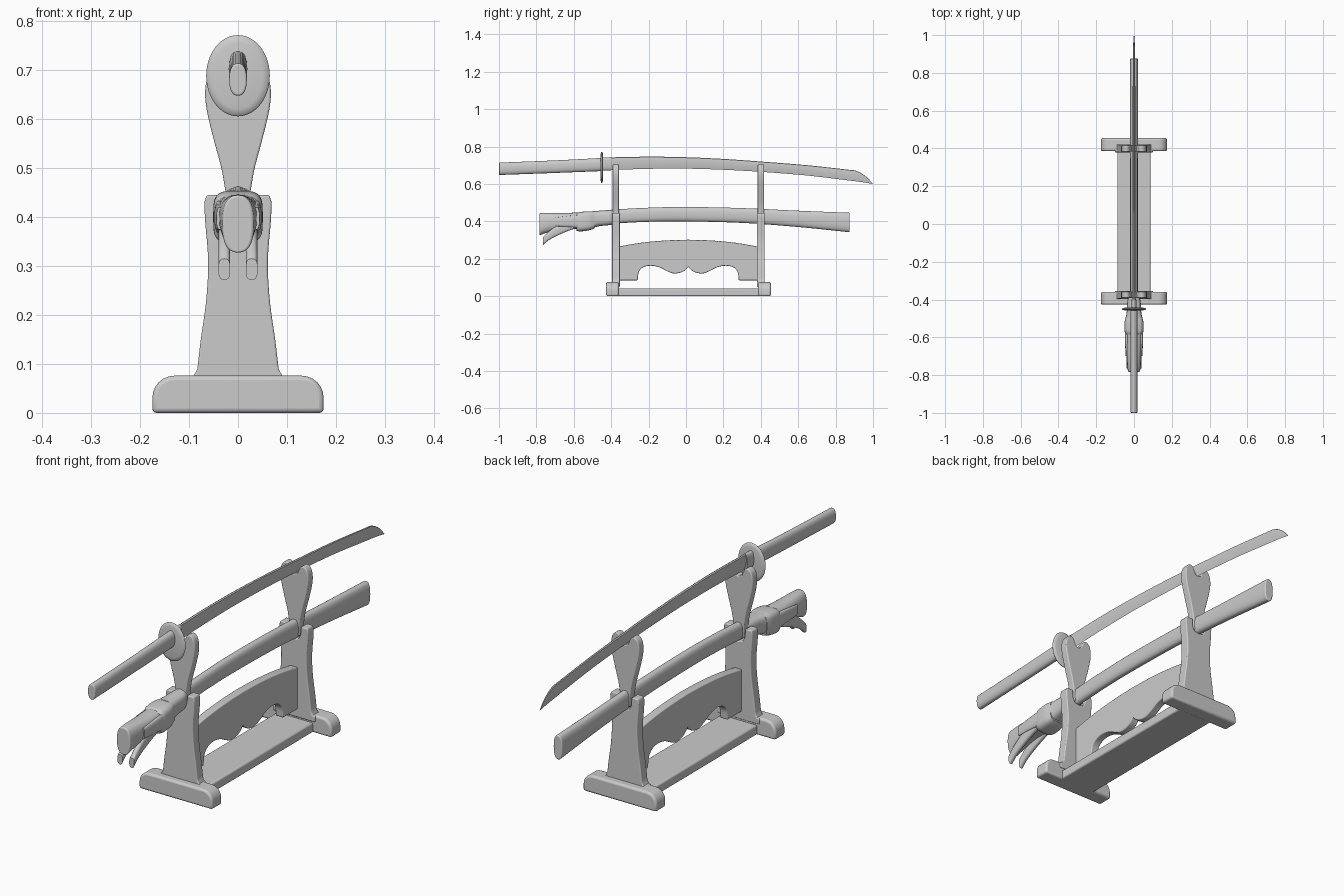
import bpy, bmesh, math
from mathutils import Vector

cube = bpy.data.objects.get("Cube")
if cube:
    bpy.data.objects.remove(cube, do_unlink=True)

grey = bpy.data.materials.new("plain grey")
grey.use_nodes = True
COLOR = (0.6, 0.6, 0.6, 1)
grey.diffuse_color = COLOR
grey.node_tree.nodes["Principled BSDF"].inputs["Base Color"].default_value = COLOR


def finish(name, bm, bevel=0, segments=3):
    """Turn a bmesh into a shaded object with an optional bevel."""
    bmesh.ops.recalc_face_normals(bm, faces=bm.faces)
    mesh = bpy.data.meshes.new(name)
    bm.to_mesh(mesh)
    bm.free()
    mesh.materials.append(grey)
    ob = bpy.data.objects.new(name, mesh)
    bpy.context.collection.objects.link(ob)
    if bevel:
        mod = ob.modifiers.new("Bevel", 'BEVEL')
        mod.width, mod.segments, mod.limit_method = bevel, segments, 'ANGLE'
        mod.angle_limit = math.radians(50)
    bpy.ops.object.select_all(action='DESELECT')
    ob.select_set(True)
    bpy.context.view_layer.objects.active = ob
    bpy.ops.object.shade_smooth_by_angle(angle=math.radians(40))
    return ob


def spline(points, steps=6):
    """Smooth curve passing through the given tuples."""
    p = [Vector(q) for q in points]
    p = [2 * p[0] - p[1]] + p + [2 * p[-1] - p[-2]]
    out = []
    for a, b, c, d in zip(p, p[1:], p[2:], p[3:]):
        for i in range(steps):
            t = i / steps
            out.append(0.5 * (2 * b + (c - a) * t + (2 * a - 5 * b + 4 * c - d) * t * t
                              + (3 * b - a - 3 * c + d) * t ** 3))
    return out + [p[-2]]


def plate(name, outline, axis, centre, half, bevel=0):
    """Flat outline thickened along x or y."""
    bm = bmesh.new()
    sides = []
    for s in (-half, half):
        place = (lambda u, v: (centre + s, u, v)) if axis == 'x' else (lambda u, v: (u, centre + s, v))
        sides.append([bm.verts.new(place(u, v)) for u, v in outline])
    n = len(outline)
    for i in range(n):
        j = (i + 1) % n
        bm.faces.new((sides[0][i], sides[0][j], sides[1][j], sides[1][i]))
    for side in sides:
        bm.faces.new(side)
    return finish(name, bm, bevel)


def mirrored(half):
    """Complete a symmetric outline from its +x half, bottom to top."""
    half = [tuple(p) for p in half]
    return half + [(-u, v) for u, v in reversed(half) if abs(u) > 1e-5]


def skin(name, rings, bevel=0):
    """Join rings of points into a closed body."""
    bm = bmesh.new()
    rows = [[bm.verts.new(p) for p in ring] for ring in rings]
    n = len(rows[0])
    for a, b in zip(rows, rows[1:]):
        for i in range(n):
            j = (i + 1) % n
            bm.faces.new((a[i], a[j], b[j], b[i]))
    bm.faces.new(rows[0])
    bm.faces.new(rows[-1])
    return finish(name, bm, bevel)


def oval_ring(y, z, w, h, power=1.0, sides=28):
    pts = []
    for i in range(sides):
        t = math.tau * i / sides
        c, s = math.cos(t), math.sin(t)
        pts.append((w * math.copysign(abs(c) ** power, c), y, z + h * math.copysign(abs(s) ** power, s)))
    return pts


def tube(name, sections, power=1.0, steps=6, bevel=0):
    """Sections are (y, bottom z, top z, half width)."""
    return skin(name, [oval_ring(y, (lo + hi) / 2, w, (hi - lo) / 2, power)
                       for y, lo, hi, w in (spline([Vector(s) for s in sections], steps))], bevel)


# Stand ends: foot, post and upper fork
post_side = spline([(0.083, 0.09), (0.076, 0.15), (0.065, 0.23), (0.061, 0.31), (0.067, 0.39), (0.069, 0.43)])
lower_half = [(0, 0.05), (0.1, 0.05), (0.1, 0.074), (0.09, 0.077)] + post_side + [
    (0.064, 0.445), (0.034, 0.445), (0.032, 0.41), (0.022, 0.39), (0, 0.385)]
fork_side = spline([(0.026, 0.455), (0.034, 0.5), (0.05, 0.56), (0.064, 0.62), (0.067, 0.66),
                    (0.06, 0.69), (0.045, 0.704), (0.03, 0.7), (0.021, 0.685), (0.014, 0.668)])
fork_half = [(0, 0.4), (0.024, 0.4)] + fork_side + [(0, 0.662)]
corner = [(0.13 + 0.045 * math.cos(math.radians(a)), 0.031 + 0.045 * math.sin(math.radians(a)))
          for a in range(0, 91, 15)]
foot_half = [(0, 0), (0.175, 0)] + corner + [(0, 0.076)]
for end, foot_y, post_y in (("front", -0.393, -0.375), ("back", 0.42, 0.4)):
    plate(end + "_foot", mirrored(foot_half), 'y', foot_y, 0.034, 0.009)
    plate(end + "_post", mirrored(lower_half), 'y', post_y, 0.021, 0.004)
    plate(end + "_fork", mirrored(fork_half), 'y', post_y, 0.017, 0.004)

# Base board between the feet
plate("base_board", [(-0.087, 0), (0.087, 0), (0.087, 0.042), (-0.087, 0.042)], 'y', 0.013, 0.385, 0.007)

# Carved cross panel, symmetric about its middle
MID = 0.012
scallop = spline([(0, 0.157), (0.018, 0.138), (0.045, 0.125), (0.08, 0.122), (0.115, 0.135),
                  (0.155, 0.155), (0.2, 0.163), (0.24, 0.155), (0.264, 0.13), (0.27, 0.085)], 4)
crest = spline([(0.38, 0.264), (0.25, 0.286), (0.12, 0.298), (0, 0.302)], 4)
panel_half = [tuple(p) for p in scallop] + [(0.38, 0.085)] + [tuple(p) for p in crest]
panel = [(u + MID, v) for u, v in panel_half] + [(MID - u, v) for u, v in reversed(panel_half) if u > 1e-5]
plate("carved_panel", panel, 'x', 0, 0.018, 0.004)

# Upper sword: handle, guard, collar and blade
tube("sword_handle", [(-1, 0.648, 0.714, 0.018), (-0.7, 0.659, 0.726, 0.018), (-0.45, 0.669, 0.739, 0.019)],
     0.85, bevel=0.004)
skin("sword_guard", [oval_ring(y, 0.689, w, w + 0.018, sides=48) for y, w in
                     ((-0.457, 0.05), (-0.454, 0.062), (-0.45, 0.065), (-0.446, 0.062), (-0.443, 0.05))])
tube("blade_collar", [(-0.445, 0.671, 0.741, 0.014), (-0.4, 0.673, 0.743, 0.012)], 0.8, 2)
blade_line = spline([(-0.42, 0.674, 0.742, 0.009), (-0.2, 0.681, 0.746, 0.009), (0, 0.682, 0.743, 0.009),
                     (0.2, 0.676, 0.734, 0.008), (0.4, 0.665, 0.72, 0.008), (0.65, 0.645, 0.7, 0.007),
                     (0.86, 0.62, 0.677, 0.006), (0.91, 0.614, 0.67, 0.006), (0.96, 0.607, 0.642, 0.004),
                     (0.998, 0.6, 0.602, 0.001)], 5)
skin("sword_blade", [[(0, y, lo), (w, y, lo + (hi - lo) * 0.6), (w * 0.6, y, hi - w * 0.3), (0, y, hi),
                      (-w * 0.6, y, hi - w * 0.3), (-w, y, lo + (hi - lo) * 0.6)] for y, lo, hi, w in blade_line])

# Lower scabbard
tube("scabbard", [(-0.6, 0.37, 0.445, 0.02), (-0.4, 0.387, 0.462, 0.02), (-0.2, 0.398, 0.473, 0.02),
                  (0, 0.4, 0.477, 0.02), (0.3, 0.392, 0.471, 0.02), (0.6, 0.37, 0.457, 0.021),
                  (0.875, 0.342, 0.446, 0.021)], 0.8, bevel=0.004)

# Cloth wrap at the scabbard mouth, in three overlapping folds
tube("cloth_end", [(-0.783, 0.326, 0.445, 0.032), (-0.74, 0.34, 0.446, 0.036), (-0.66, 0.356, 0.445, 0.04),
                   (-0.58, 0.36, 0.447, 0.043)], 0.8, bevel=0.005)
tube("cloth_knot", [(-0.585, 0.35, 0.443, 0.043), (-0.565, 0.346, 0.45, 0.05), (-0.52, 0.352, 0.454, 0.05),
                    (-0.49, 0.362, 0.453, 0.043)], 0.5)
tube("cloth_neck", [(-0.5, 0.365, 0.455, 0.044), (-0.46, 0.375, 0.456, 0.038), (-0.41, 0.38, 0.458, 0.035),
                    (-0.385, 0.386, 0.46, 0.028)], 0.65)

# Hanging cloth tails and side folds
tail = spline([(-0.57, 0.37, 0.42), (-0.64, 0.345, 0.4), (-0.7, 0.318, 0.37), (-0.74, 0.295, 0.34),
               (-0.765, 0.272, 0.315)], 5)
for side, s in (("left", 1), ("right", -1)):
    ob = tube(side + "_cloth_tail", [(y, lo, hi, 0.012) for y, lo, hi in tail], 0.7, 1)
    ob.location.x = s * 0.028
    fold = tube(side + "_cloth_fold", [(-0.7, 0.375, 0.42, 0.006), (-0.62, 0.37, 0.43, 0.01),
                                       (-0.56, 0.365, 0.435, 0.011)], 0.8)
    fold.location.x = s * 0.038
